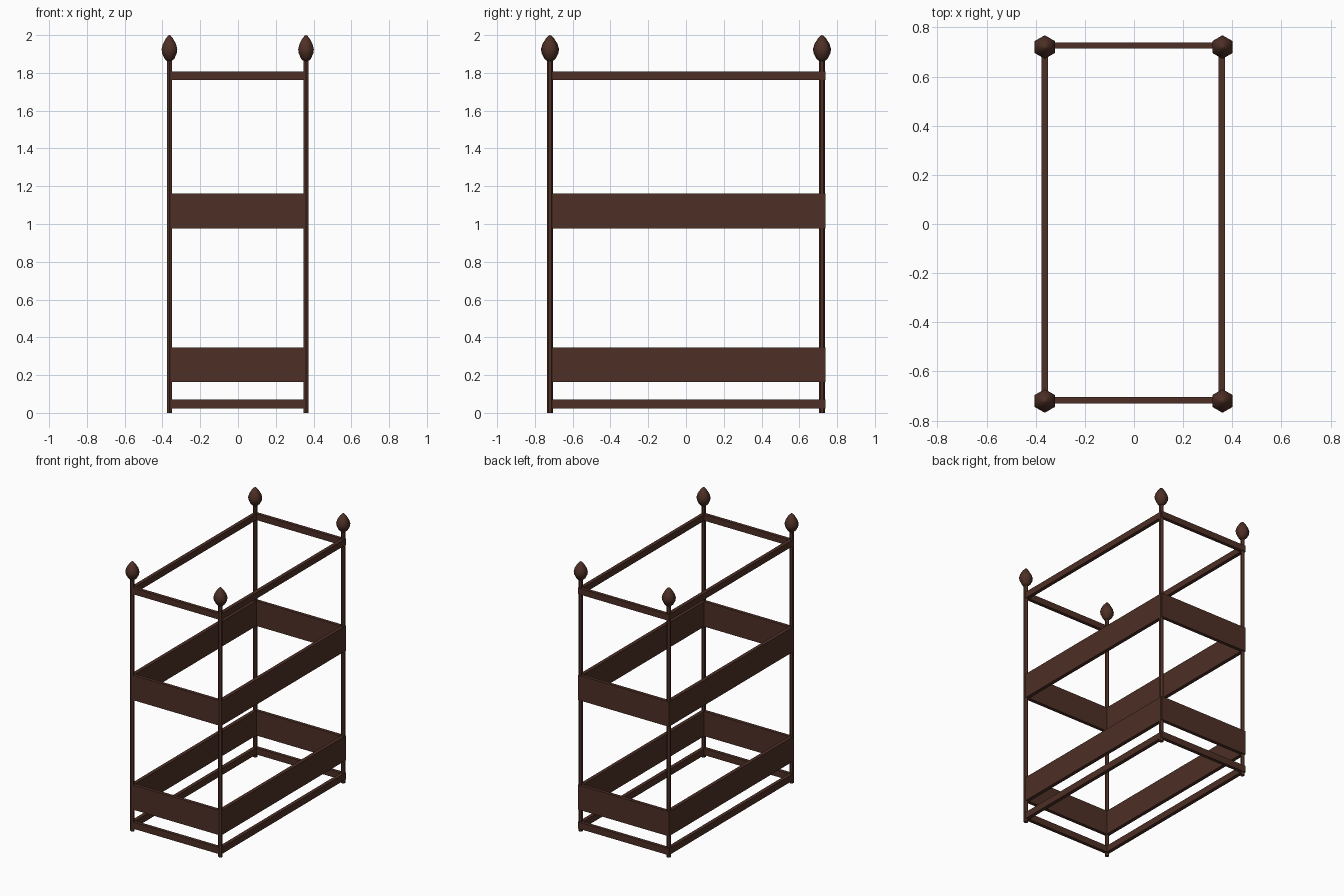
import bpy, bmesh, math

cube = bpy.data.objects.get("Cube")
if cube:
    bpy.data.objects.remove(cube, do_unlink=True)

wood = bpy.data.materials.new("dark_brown_wood")
wood.use_nodes = True
COLOR = (0.075, 0.029, 0.019, 1)
wood.diffuse_color = COLOR
wood.node_tree.nodes["Principled BSDF"].inputs["Base Color"].default_value = COLOR


def finish(bm, name):
    bmesh.ops.recalc_face_normals(bm, faces=bm.faces)
    mesh = bpy.data.meshes.new(name)
    bm.to_mesh(mesh)
    bm.free()
    mesh.materials.append(wood)
    obj = bpy.data.objects.new(name, mesh)
    bpy.context.collection.objects.link(obj)
    return obj


def box(name, low, high):
    bm = bmesh.new()
    bmesh.ops.create_cube(bm, size=1)
    for v in bm.verts:
        v.co = [(a + b) / 2 + c * (b - a) for a, b, c in zip(low, high, v.co)]
    return finish(bm, name)


def turned(name, profile, x, y, sides=6):
    """Six-sided turned part, with a corner towards +y and -y."""
    bm = bmesh.new()
    rings = []
    for r, z in profile:
        angles = [math.tau * (i + 0.5) / sides for i in range(sides)]
        rings.append([bm.verts.new((x + r * math.cos(a), y + r * math.sin(a), z)) for a in angles])
    for low, high in zip(rings, rings[1:]):
        for i in range(sides):
            j = (i + 1) % sides
            bm.faces.new((low[i], low[j], high[j], high[i]))
    bm.faces.new(rings[0])
    bm.faces.new(rings[-1])
    bmesh.ops.remove_doubles(bm, verts=bm.verts, dist=0.0001)
    return finish(bm, name)


# Corner posts with bud-shaped finials
BUD = [(0.014, 1.862), (0.030, 1.875), (0.044, 1.902), (0.048, 1.925),
       (0.040, 1.953), (0.022, 1.982), (0.008, 1.997), (0.002, 2.0)]
for side, x in (("right", -0.363), ("left", 0.360)):
    for end, y in (("front", -0.72), ("back", 0.72)):
        turned(f"{end}_{side}_post", [(0.015, 0), (0.015, 1.87)], x, y)
        bud = turned(f"{end}_{side}_finial", BUD, x, y)
        bpy.ops.object.select_all(action="DESELECT")
        bud.select_set(True)
        bpy.context.view_layer.objects.active = bud
        bpy.ops.object.shade_smooth_by_angle(angle=math.radians(65))

# Four rings of rails and boards around the posts
LEVELS = {"bottom_rail": (0.022, 0.071), "lower_board": (0.163, 0.346),
          "upper_board": (0.976, 1.161), "top_rail": (1.762, 1.808)}
for name, (low, high) in LEVELS.items():
    for end, y in (("front", -0.717), ("back", 0.726)):
        box(f"{end}_{name}", (-0.377, y - 0.0125, low), (0.367, y + 0.0125, high))
    for side, x in (("right", -0.363), ("left", 0.357)):
        box(f"{side}_{name}", (x - 0.0135, -0.71, low), (x + 0.0135, 0.738, high))
